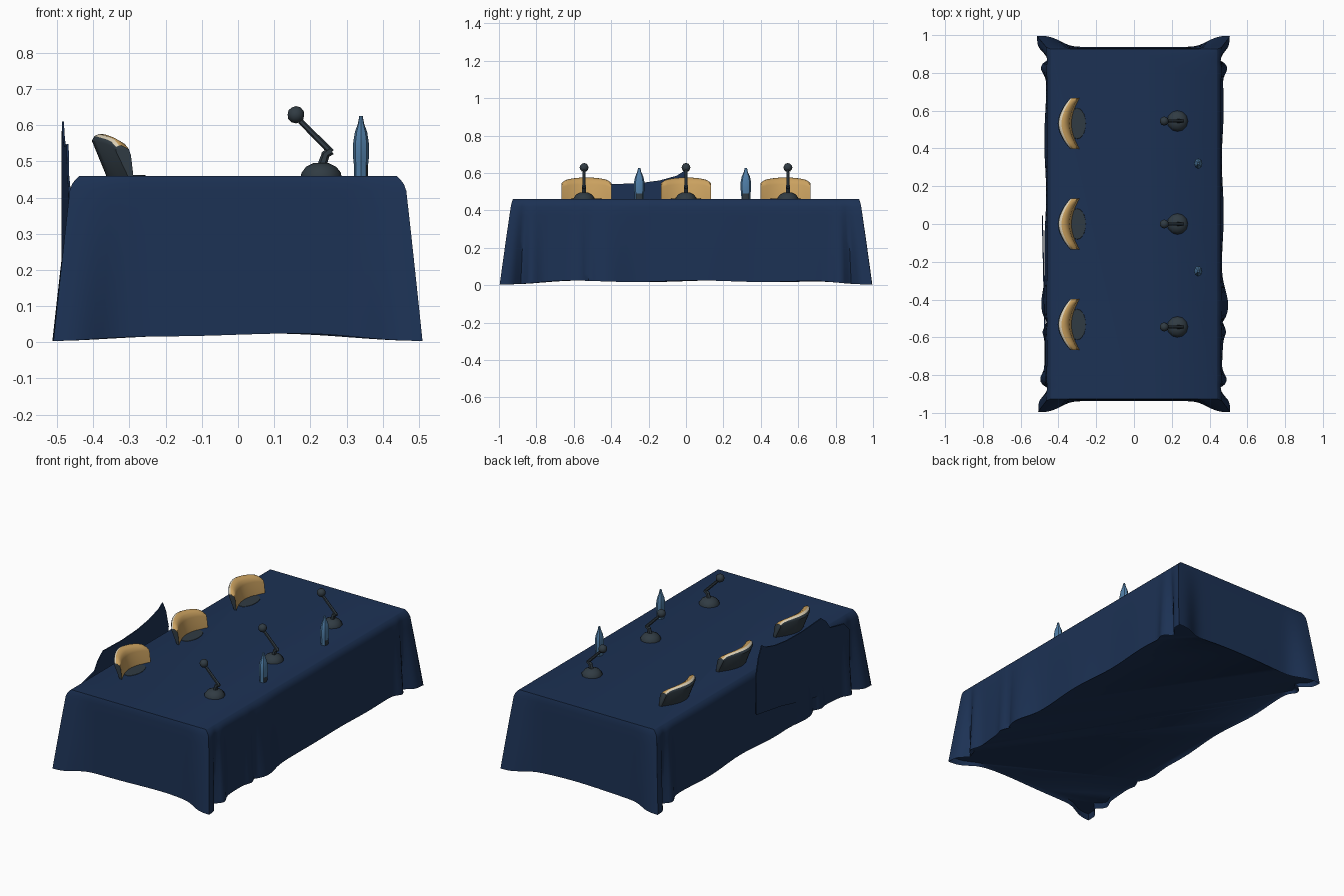
import bpy, bmesh, math
from mathutils import Vector

if "Cube" in bpy.data.objects:
    bpy.data.objects.remove(bpy.data.objects["Cube"])


def material(name, rgb):
    m = bpy.data.materials.new(name)
    m.use_nodes = True
    m.diffuse_color = (*rgb, 1)
    b = m.node_tree.nodes["Principled BSDF"]
    b.inputs["Base Color"].default_value = (*rgb, 1)
    b.inputs["Roughness"].default_value = 0.8
    return m


NAVY = material("navy cloth", (0.0115, 0.031, 0.088))
TAN = material("tan cushion", (0.59, 0.355, 0.115))
CREAM = material("cream rim", (0.7, 0.62, 0.46))
CHARCOAL = material("charcoal", (0.03, 0.044, 0.056))
BLUE = material("bottle blue", (0.08, 0.21, 0.39))


def make_object(name, bm, mats, angle=40):
    bmesh.ops.recalc_face_normals(bm, faces=bm.faces)
    me = bpy.data.meshes.new(name)
    bm.to_mesh(me)
    bm.free()
    for m in mats:
        me.materials.append(m)
    ob = bpy.data.objects.new(name, me)
    bpy.context.collection.objects.link(ob)
    bpy.ops.object.select_all(action="DESELECT")
    ob.select_set(True)
    bpy.context.view_layer.objects.active = ob
    bpy.ops.object.shade_smooth_by_angle(angle=math.radians(angle))


def bridge(bm, rings):
    for a, b in zip(rings, rings[1:]):
        n = len(a)
        for i in range(n):
            j = (i + 1) % n
            bm.faces.new((a[i], a[j], b[j], b[i]))


def lathe(bm, profile, x, y, sides, squash=1.0):
    """Turn (radius, z) pairs around a vertical axis."""
    rings = []
    for r, z in profile:
        rings.append([bm.verts.new((x + r * squash * math.cos(k * math.tau / sides),
                                    y + r * math.sin(k * math.tau / sides), z))
                      for k in range(sides)])
    bridge(bm, rings)
    bm.faces.new(rings[0])
    bm.faces.new(rings[-1])


def rod(bm, a, b, r0, r1, sides=6):
    a, b = Vector(a), Vector(b)
    d = b - a
    mat = d.to_track_quat("Z", "Y").to_matrix().to_4x4()
    mat.translation = (a + b) / 2
    bmesh.ops.create_cone(bm, cap_ends=True, segments=sides, radius1=r0,
                          radius2=r1, depth=d.length, matrix=mat)


# Tablecloth: flat top, draped skirt and closed underside
HX, HY, TOP = 0.46, 0.93, 0.46


def bump(v, centre, width, power=2):
    return math.exp(-(abs(v - centre) / width) ** power)


def hem_offset(side, p, half):
    """Outward and sideways drift of the hem at position p along a side."""
    d = half - abs(p)
    if side % 2 == 0:      # short ends
        out = 0.008 + 0.058 * bump(d, 0, 0.11, 3)
        along = 0.05 * math.exp(-d / 0.15)
    else:                  # long sides
        out = 0.01 + 0.04 * bump(d, 0, 0.048, 4) + 0.026 * bump(d, 0.115, 0.035)
        out -= 0.024 * bump(d, 0.072, 0.016)
        q = p if side == 1 else -p
        out += 0.026 * bump(q, -0.42, 0.1) + 0.012 * bump(q, -0.57, 0.03)
        out -= 0.016 * bump(q, -0.52, 0.025)
        out += 0.005 * math.sin(11 * q + side)
        along = 0.065 * math.exp(-d / 0.06)
    return out, along * (1 if p > 0 else -1)


perimeter = []
for side in range(4):
    half, reach = (HX, HY) if side % 2 == 0 else (HY, HX)
    turn = side * math.pi / 2
    t = Vector((round(math.cos(turn)), round(math.sin(turn)), 0))
    n = Vector((t.y, -t.x, 0))
    count = 40 if side % 2 == 0 else 90
    for i in range(count):
        p = -half * math.cos(math.pi * i / count)
        out, along = hem_offset(side, p, half)
        base = t * p + n * reach
        if i == 0:
            shift = Vector((math.copysign(0.05, base.x), math.copysign(0.066, base.y), 0))
        else:
            shift = n * out + t * along
        rise = 1 - bump(half - abs(p), 0, 0.16)
        perimeter.append((base, shift, 0.004 + rise * (0.017 + 0.004 * math.sin(9 * p + side))))

bm = bmesh.new()
rings = []
for depth in (0, 0.008, 0.025, 0.05, 0.09, 0.2, 0.35, 0.5, 0.65, 0.8, 0.92, 1):
    ring = []
    inset = 0.022 * max(0, 1 - depth / 0.09) ** 2
    for base, shift, low in perimeter:
        v = base + shift * depth ** 0.95
        v.x -= math.copysign(inset, base.x)
        v.y -= math.copysign(inset * 0.2, base.y)
        v.z = TOP + (low - TOP) * depth
        ring.append(bm.verts.new(v))
    rings.append(ring)
# turn the hem under and close the underside
rings.append([bm.verts.new((v.co.x * 0.97, v.co.y * 0.985, 0.032)) for v in rings[-1]])
bridge(bm, rings)
bm.faces.new(rings[0])
bm.faces.new(rings[-1])
make_object("tablecloth", bm, [NAVY], 50)

# Loose cloth flap hanging beside the table, slightly askew
outline = [(0.04, 0.22), (0.045, 0.45), (0.02, 0.55), (-0.01, 0.61), (-0.05, 0.585),
           (-0.14, 0.56), (-0.25, 0.545), (-0.4, 0.54), (-0.58, 0.548), (-0.63, 0.51),
           (-0.665, 0.46), (-0.8, 0.43), (-0.85, 0.38), (-0.85, 0.07), (-0.6, 0.09),
           (-0.4, 0.13), (-0.2, 0.18)]
bm = bmesh.new()
sheets = [[bm.verts.new((x + 0.022 * (0.04 - y), y, z)) for y, z in outline]
          for x in (-0.482, -0.488)]
bridge(bm, sheets)
for sheet in sheets:
    bm.faces.new(sheet)
make_object("cloth_flap", bm, [NAVY], 30)

# Chair backs: curved padded slabs rising past the table edge,
# each section point carrying (x, z, forward wrap at the ends)
SECTION = [(-0.36, 0.45, 0.06), (-0.404, 0.557, 0.066), (-0.397, 0.57, 0.06),
           (-0.384, 0.576, 0.055), (-0.37, 0.575, 0.05), (-0.352, 0.563, 0.05),
           (-0.342, 0.54, 0.046), (-0.33, 0.45, 0.042)]
STRIP = (0, 0, 2, 1, 1, 1, 1, 0)    # back, rim, then cushion
STEPS = 16
for k, cy in enumerate((-0.532, 0, 0.532)):
    bm = bmesh.new()
    sections = []
    for i in range(STEPS + 1):
        u = 2 * i / STEPS - 1
        drop = 0.018 * u * u + 0.014 * abs(u) ** 12
        sections.append([bm.verts.new((x + wrap * abs(u) ** 1.8, cy + 0.134 * u,
                                       z - drop * (z - 0.45) / 0.126))
                         for x, z, wrap in SECTION])
    bridge(bm, sections)
    for i, f in enumerate(bm.faces):
        f.material_index = STRIP[i % len(STRIP)]
    for end in (sections[0], sections[-1]):
        bm.faces.new(end)
    make_object(f"chair_back_{k + 1}", bm, [CHARCOAL, TAN, CREAM], 45)

    # Rounded seat edge showing at table level
    bm = bmesh.new()
    lathe(bm, [(0.085, 0.455), (0.08, 0.462)], -0.3, cy, 20, 0.55)
    make_object(f"chair_seat_{k + 1}", bm, [CHARCOAL])

for k, cy in enumerate((-0.545, 0, 0.545)):
    # Desk microphone: domed base, elbow, arm and ball head
    bm = bmesh.new()
    lathe(bm, [(0.056, 0.455), (0.055, 0.468), (0.042, 0.485), (0.02, 0.496)], 0.23, cy, 12)
    rod(bm, (0.232, cy, 0.488), (0.243, cy, 0.522), 0.013, 0.011)
    rod(bm, (0.236, cy, 0.516), (0.258, cy, 0.53), 0.01, 0.012)
    rod(bm, (0.258, cy, 0.525), (0.172, cy, 0.612), 0.009, 0.008)
    head = bmesh.ops.create_icosphere(bm, subdivisions=2, radius=0.024)
    bmesh.ops.translate(bm, verts=head["verts"], vec=(0.16, cy, 0.629))
    make_object(f"microphone_{k + 1}", bm, [CHARCOAL], 35)

# Water bottles with a dark patch low on the outward side
for k, cy in enumerate((-0.25, 0.32)):
    bm = bmesh.new()
    lathe(bm, [(0.024, 0.455), (0.025, 0.49), (0.028, 0.51), (0.028, 0.55),
               (0.022, 0.58), (0.011, 0.605), (0.006, 0.626)], 0.34, cy, 8, 0.78)
    for f in bm.faces:
        c = f.calc_center_median()
        f.material_index = 1 if c.z < 0.48 and c.x > 0.35 else 0
    make_object(f"bottle_{k + 1}", bm, [BLUE, CHARCOAL], 40)
